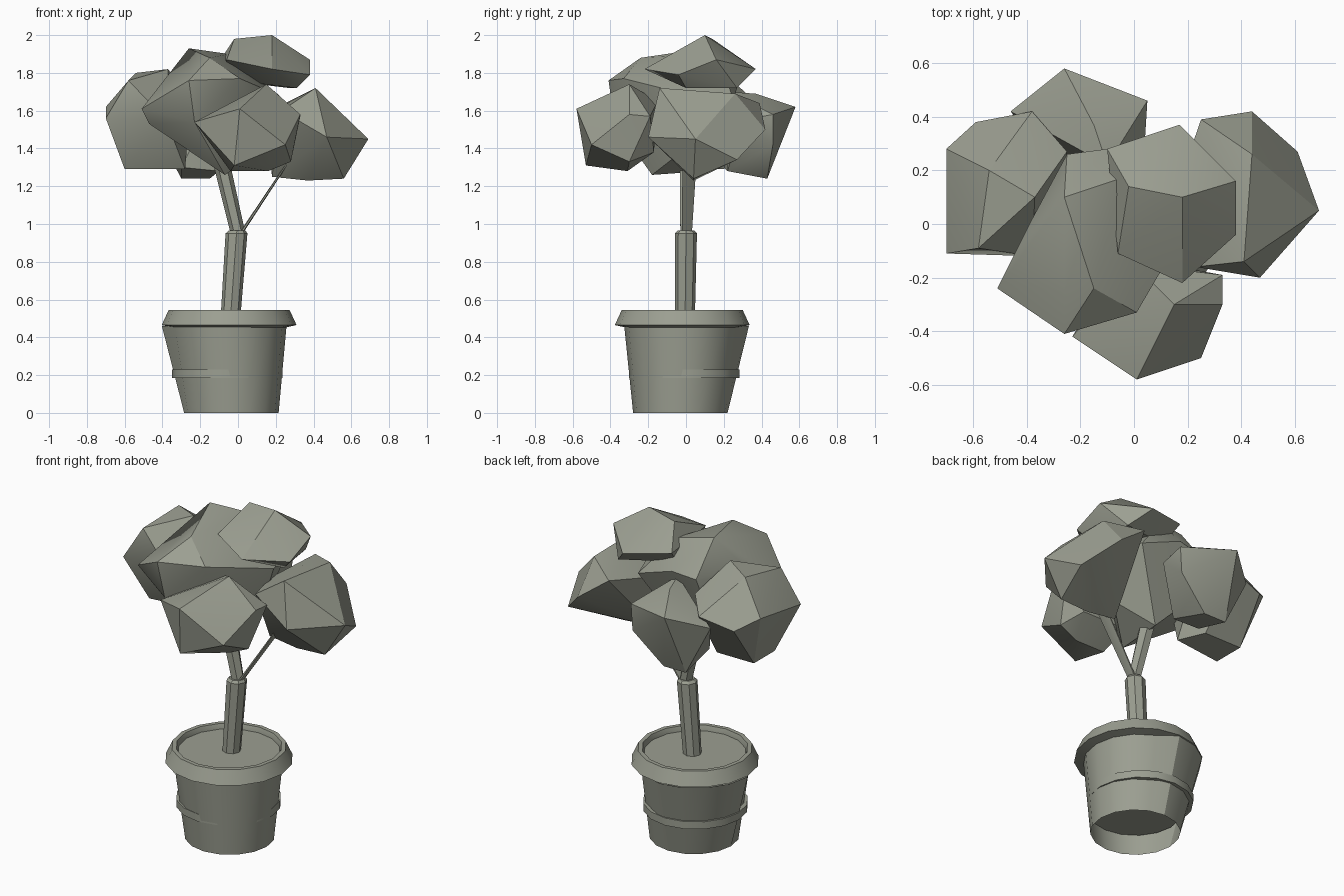
import bpy
import bmesh
from math import cos, sin, tau, radians
from mathutils import Vector

cube = bpy.data.objects.get("Cube")
if cube:
    bpy.data.objects.remove(cube, do_unlink=True)

# Single clay colour
clay = bpy.data.materials.new("grey_green_clay")
clay.use_nodes = True
colour = (0.33, 0.345, 0.285, 1)
clay.diffuse_color = colour
shader = clay.node_tree.nodes["Principled BSDF"]
shader.inputs["Base Color"].default_value = colour
shader.inputs["Roughness"].default_value = 0.9


def finish(bm, name, angle=30):
    """Turn a bmesh into a shaded, coloured object."""
    bmesh.ops.recalc_face_normals(bm, faces=bm.faces)
    mesh = bpy.data.meshes.new(name)
    bm.to_mesh(mesh)
    bm.free()
    mesh.materials.append(clay)
    obj = bpy.data.objects.new(name, mesh)
    bpy.context.collection.objects.link(obj)
    bpy.ops.object.select_all(action="DESELECT")
    obj.select_set(True)
    bpy.context.view_layer.objects.active = obj
    bpy.ops.object.shade_smooth_by_angle(angle=radians(angle))
    return obj


def lathe(name, profile, sides=16, closed=False, caps=(), adjust=None):
    """Skin a stack of rings given as (centre x, centre y, radius, height)."""
    bm = bmesh.new()
    rings = []
    for cx, cy, radius, height in profile:
        ring = []
        for i in range(sides):
            a = tau * i / sides
            r = adjust(a, radius, height) if adjust else radius
            ring.append(bm.verts.new((cx + r * cos(a), cy + r * sin(a), height)))
        rings.append(ring)
    following = rings[1:] + (rings[:1] if closed else [])
    for lower, upper in zip(rings, following):
        for i in range(sides):
            j = (i + 1) % sides
            bm.faces.new((lower[i], lower[j], upper[j], upper[i]))
    for index in caps:
        bm.faces.new(rings[index])
    return finish(bm, name)


def branch(name, start, end, width_start, width_end, depth_start, depth_end, sides=6):
    """Tapered branch; width lies across x, depth lies along y."""
    bm = bmesh.new()
    start, end = Vector(start), Vector(end)
    depth_axis = Vector((0, 1, 0))
    width_axis = depth_axis.cross(end - start).normalized()
    rings = []
    for centre, width, depth in ((start, width_start, depth_start),
                                 (end, width_end, depth_end)):
        rings.append([bm.verts.new(centre
                                   + width_axis * width * cos(tau * i / sides)
                                   + depth_axis * depth * sin(tau * i / sides))
                      for i in range(sides)])
    for i in range(sides):
        j = (i + 1) % sides
        bm.faces.new((rings[0][i], rings[0][j], rings[1][j], rings[1][i]))
    for ring in rings:
        bm.faces.new(ring)
    return finish(bm, name)


CANOPY_BASE = 1.2


def clump(name, *corners):
    """Faceted leaf mass: hull of corners, in hundredths above the canopy base."""
    bm = bmesh.new()
    for x, y, z in corners:
        bm.verts.new((x / 100, y / 100, CANOPY_BASE + z / 100))
    result = bmesh.ops.convex_hull(bm, input=bm.verts)
    inside = [v for v in result["geom_interior"] if isinstance(v, bmesh.types.BMVert)]
    bmesh.ops.delete(bm, geom=inside, context="VERTS")
    return finish(bm, name, angle=32)


# Pot: open underneath, swollen towards the back right under the rim
def bulge(angle, radius, height):
    swollen = height > 0.3 and radians(85) < angle < radians(185)
    return radius * 1.15 if swollen else radius


lathe("pot_body", [(-0.035, -0.03, 0.25, 0), (-0.05, -0.02, 0.307, 0.46)], adjust=bulge)
lathe("pot_floor", [(-0.035, -0.03, 0.26, 0.13)], caps=(0,))
lathe("pot_band", [(-0.057, -0.01, r, z) for r, z in
                   ((0.25, 0.185), (0.293, 0.185), (0.293, 0.23), (0.25, 0.23))], closed=True)
lathe("pot_rim", [(-0.047, -0.02, r, z) for r, z in
                  ((0.29, 0.45), (0.357, 0.465), (0.32, 0.545), (0.295, 0.545), (0.28, 0.5))],
      closed=True)
lathe("soil", [(-0.047, -0.02, 0.295, 0.515)], caps=(0,))

# Trunk and the two branches
lathe("trunk", [(-0.04, -0.005, 0.052, 0.5), (-0.008, 0, 0.058, 0.95),
                (-0.005, 0, 0.045, 0.965)], sides=8, caps=(0, -1))
branch("main_branch", (0.005, 0, 0.93), (-0.11, 0.012, 1.42), 0.038, 0.045, 0.035, 0.05)
branch("side_branch", (0.015, 0.005, 0.95), (0.3, 0.02, 1.38), 0.009, 0.005, 0.03, 0.045)

# Leaf clumps
clump("left_clump",
      (41, -14, 52), (44, 26, 49), (25, 39, 44), (44, 42, 30), (61, 27, 14),
      (69, 5, 25), (56, 4, 4), (37, 4, 3), (18, 5, 5), (47, -20, 26), (23, -16, 40),
      (15, 10, 38))
clump("front_clump",
      (1, -58, 41), (25, -50, 22), (15, -30, 54), (33, -30, 38), (33, -19, 37),
      (28, -30, 13), (16, -31, 8), (-4, -31, 8), (-2, -53, 11), (-23, -42, 34), (0, -15, 45),
      (22, -17, 18), (-8, -17, 18))
clump("top_clump",
      (18, 10, 80), (-2, 14, 78), (17, 37, 62), (27, 27, 52), (38, 16, 67),
      (38, -4, 59), (18, -22, 62), (-6, -11, 67), (-10, 28, 66), (31, 0, 52), (14, -3, 54),
      (-6, 18, 56))
clump("centre_clump",
      (-26, 10, 73), (-5, 17, 70), (-15, -24, 68), (-26, -41, 56), (1, -33, 57),
      (22, 3, 48), (15, 25, 46), (-10, 28, 55), (-25, 26, 53), (-51, -24, 41), (-39, 0, 56),
      (-47, -20, 33), (-23, -38, 34), (-7, -18, 6), (-7, 10, 8), (15, 0, 20), (-28, 18, 30))
clump("right_clump",
      (-54, 20, 60), (-37, 10, 62), (-58, -9, 56), (-70, 28, 42), (-70, -11, 36),
      (-59, 38, 35), (-38, 42, 40), (-25, 27, 45), (-38, -12, 35), (-60, 0, 9),
      (-60, 20, 9), (-35, 20, 9), (-28, 4, 9))
clump("back_clump",
      (-26, 58, 42), (5, 46, 38), (4, 30, 35), (-15, 37, 49), (-10, 22, 50),
      (-46, 42, 35), (-30, 43, 4), (-15, 43, 4), (-10, 22, 8), (-30, 20, 10), (4, 46, 22))
